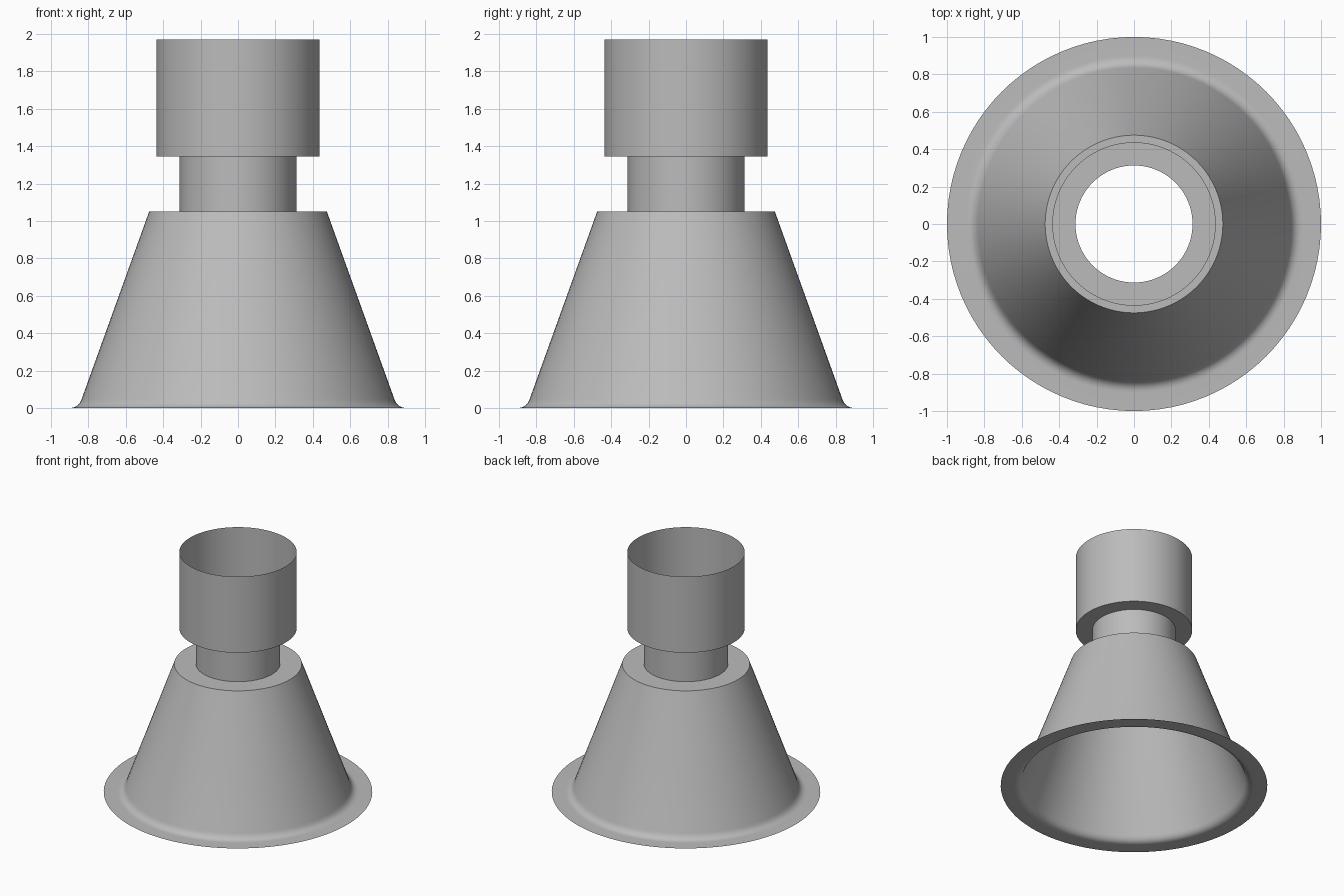
import bpy
import bmesh
import math
from mathutils import Vector

cube = bpy.data.objects.get("Cube")
if cube:
    bpy.data.objects.remove(cube)

SEGMENTS = 96

# Plain grey finish
grey = bpy.data.materials.new("plain_grey")
grey.use_nodes = True
colour = (0.5, 0.5, 0.5, 1)
grey.diffuse_color = colour
grey.node_tree.nodes["Principled BSDF"].inputs["Base Color"].default_value = colour


def revolve(name, profile):
    """Sweep an open (radius, height) profile around z as a thin shell."""
    bm = bmesh.new()
    rings = []
    for r, z in profile:
        angles = [math.tau * i / SEGMENTS for i in range(SEGMENTS)]
        rings.append([bm.verts.new((r * math.cos(a), r * math.sin(a), z)) for a in angles])
    for low, high in zip(rings, rings[1:]):
        for i in range(SEGMENTS):
            j = (i + 1) % SEGMENTS
            bm.faces.new((low[i], low[j], high[j], high[i]))
    mesh = bpy.data.meshes.new(name)
    bm.to_mesh(mesh)
    bm.free()
    mesh.materials.append(grey)
    obj = bpy.data.objects.new(name, mesh)
    bpy.context.collection.objects.link(obj)
    bpy.ops.object.select_all(action="DESELECT")
    obj.select_set(True)
    bpy.context.view_layer.objects.active = obj
    bpy.ops.object.shade_smooth_by_angle(angle=math.radians(30))
    return obj


def fillet(start, corner, end, steps=8):
    """Rounded bend between two straight runs of a profile."""
    a, b, c = Vector(start), Vector(corner), Vector(end)
    return [tuple(a.lerp(b, t).lerp(b.lerp(c, t), t))
            for t in (i / steps for i in range(steps + 1))]


# Wide rim blending into the tapered skirt, closed inward at the shoulder
bend = fillet((0.90, 0), (0.853, 0), (0.835, 0.05))
revolve("flared_skirt", [(1, 0), *bend, (0.475, 1.05), (0.313, 1.05)])

# Narrow neck opening into the wide open-topped collar
revolve("neck_and_collar", [(0.313, 1.05), (0.313, 1.345), (0.437, 1.345), (0.437, 1.97)])
